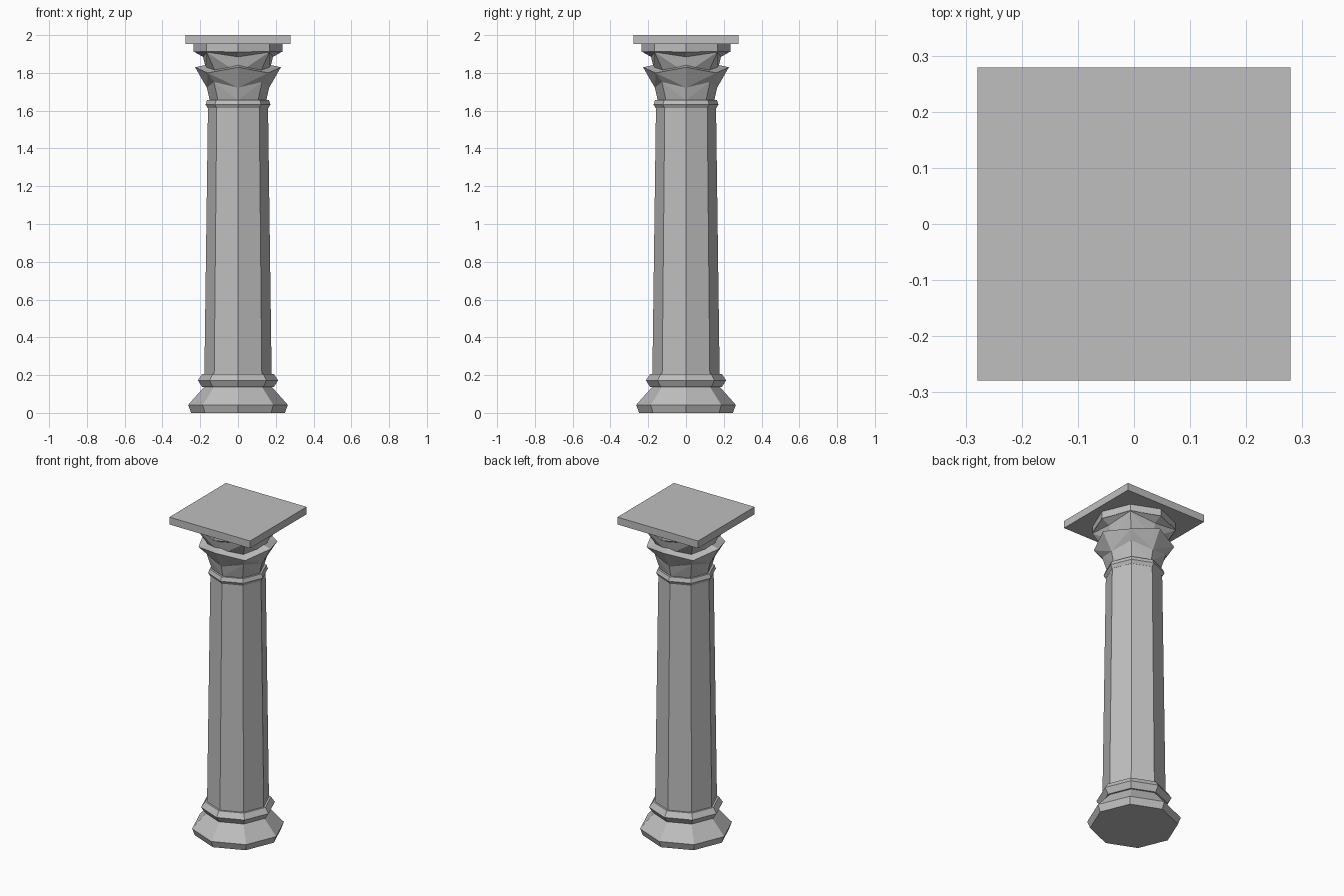
import bpy, math

cube = bpy.data.objects.get("Cube")
if cube:
    bpy.data.objects.remove(cube)

stone = bpy.data.materials.new("grey_stone")
stone.use_nodes = True
GREY = (0.52, 0.52, 0.52, 1)
stone.diffuse_color = GREY
stone.node_tree.nodes["Principled BSDF"].inputs["Base Color"].default_value = GREY


def make_object(name, verts, faces):
    mesh = bpy.data.meshes.new(name)
    mesh.from_pydata(verts, [], faces)
    mesh.materials.append(stone)
    obj = bpy.data.objects.new(name, mesh)
    bpy.context.collection.objects.link(obj)
    return obj


def octagon_loft(name, rings):
    """Loft eight-sided rings: (r, z), or (axis r, axis z, diagonal r, diagonal z)."""
    verts, faces = [], []
    for ring in rings:
        axis, diagonal = ring[:2], ring[-2:]
        for i in range(8):
            r, z = diagonal if i % 2 else axis
            a = i * math.pi / 4
            verts.append((r * math.cos(a), r * math.sin(a), z))
    for k in range(len(rings) - 1):
        for i in range(8):
            j = (i + 1) % 8
            a, b, c, d = k * 8 + i, k * 8 + j, k * 8 + 8 + j, k * 8 + 8 + i
            if len(rings[k]) == 4 or len(rings[k + 1]) == 4:
                # split along the diagonal that meets the axis corner
                faces += [(a, b, c), (a, c, d)] if i % 2 == 0 else [(a, b, d), (b, c, d)]
            else:
                faces.append((a, b, c, d))
    top = (len(rings) - 1) * 8
    faces += [tuple(reversed(range(8))), tuple(range(top, top + 8))]
    return make_object(name, verts, faces)


# Flared foot and rounded moulding
octagon_loft("base_foot", [(0.248, 0), (0.264, 0.042), (0.18, 0.137)])
octagon_loft("base_moulding", [(0.19, 0.137), (0.212, 0.172), (0.19, 0.205)])

# Tapered shaft and its neck ring
octagon_loft("shaft", [(0.178, 0.205), (0.159, 1.62)])
octagon_loft("neck_ring", [(0.16, 1.613), (0.172, 1.633), (0.163, 1.657)])

# Capital with a lower leaf tier and an upper bell
octagon_loft("capital_leaves", [
    (0.15, 1.655),
    (0.165, 1.722, 0.18, 1.752),
    (0.227, 1.83, 0.227, 1.80),
    (0.17, 1.842, 0.175, 1.815),
])
octagon_loft("capital_bell", [
    (0.165, 1.8),
    (0.185, 1.885, 0.235, 1.91),
    (0.233, 1.912, 0.238, 1.912),
])
octagon_loft("capital_block", [(0.235, 1.91), (0.235, 1.957)])

# Square slab on top
bpy.ops.mesh.primitive_cube_add(size=1, location=(0, 0, 1.977))
slab = bpy.context.object
slab.name = "top_slab"
slab.scale = (0.558, 0.558, 0.046)
slab.data.materials.append(stone)
